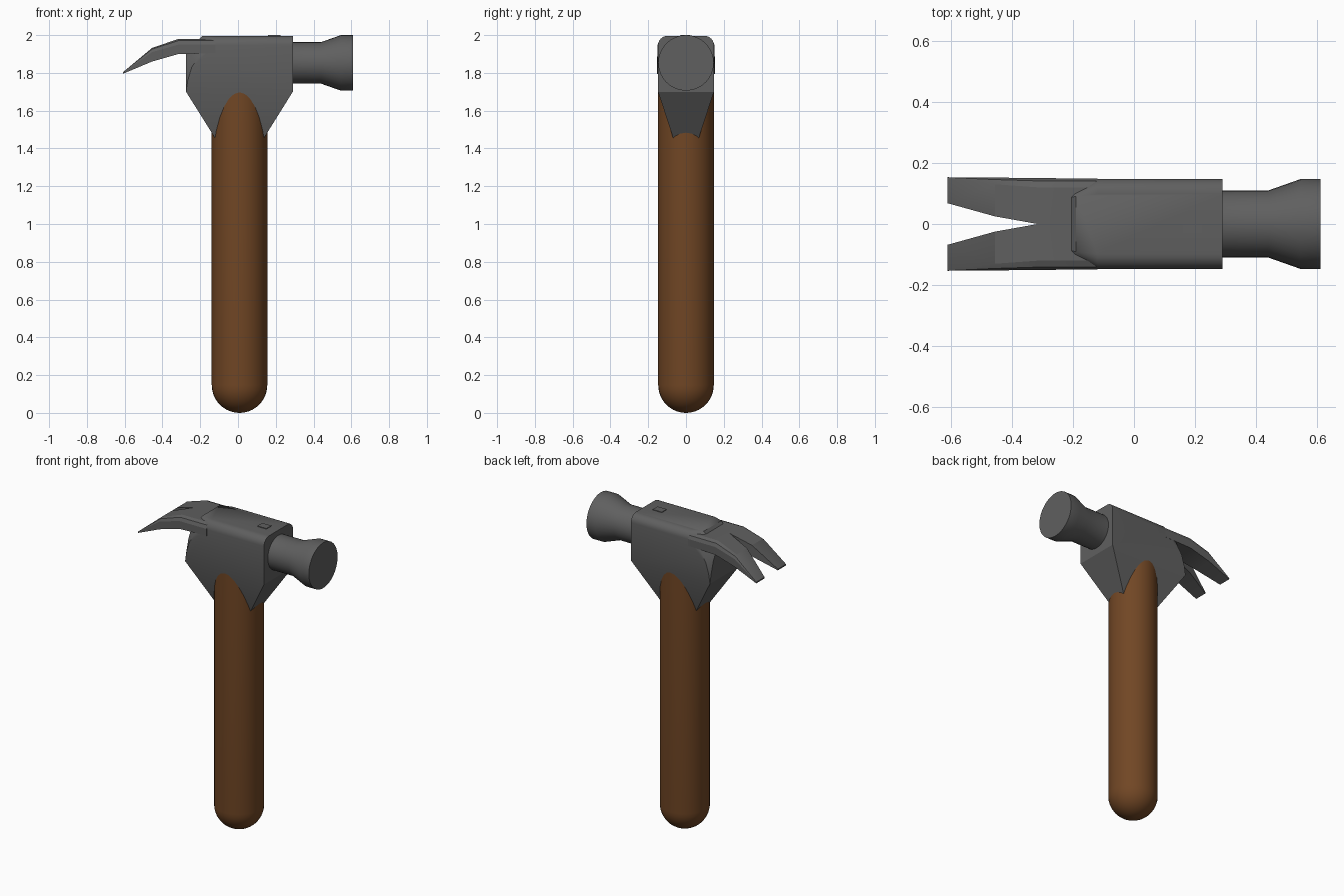
import bpy, bmesh, math
from mathutils import Matrix

if "Cube" in bpy.data.objects:
    bpy.data.objects.remove(bpy.data.objects["Cube"])


def material(name, rgb):
    m = bpy.data.materials.new(name)
    m.diffuse_color = (*rgb, 1)
    m.use_nodes = True
    m.node_tree.nodes["Principled BSDF"].inputs["Base Color"].default_value = m.diffuse_color
    return m


STEEL = material("dark steel", (0.115, 0.115, 0.115))
WOOD = material("brown wood", (0.165, 0.062, 0.018))


def finish(bm, name, mat, angle=30):
    bmesh.ops.recalc_face_normals(bm, faces=bm.faces[:])
    me = bpy.data.meshes.new(name)
    bm.to_mesh(me)
    bm.free()
    me.materials.append(mat)
    ob = bpy.data.objects.new(name, me)
    bpy.context.collection.objects.link(ob)
    bpy.ops.object.select_all(action='DESELECT')
    ob.select_set(True)
    bpy.context.view_layer.objects.active = ob
    bpy.ops.object.shade_smooth_by_angle(angle=math.radians(angle))
    return ob


def lathe(name, profile, mat, matrix, n=32):
    """Turn (radius, height) points around local z, capping both ends."""
    bm = bmesh.new()
    rings = [[bm.verts.new((r * math.cos(2 * math.pi * i / n),
                            r * math.sin(2 * math.pi * i / n), h))
              for i in range(n)] for r, h in profile]
    for a, b in zip(rings, rings[1:]):
        for i in range(n):
            j = (i + 1) % n
            bm.faces.new((a[i], a[j], b[j], b[i]))
    bm.faces.new(rings[0][::-1])
    bm.faces.new(rings[-1])
    bm.transform(matrix)
    return finish(bm, name, mat)


# Handle: round bar with a domed butt
R = 0.147
dome = [(R * math.sin(a), R - R * math.cos(a))
        for a in [math.pi / 2 * k / 10 for k in range(11)]]
dome[0] = (0.004, 0)
lathe("handle", dome + [(R, 1.75)], WOOD, Matrix.Translation((0.008, 0, 0)))

# Striking face and neck, turned around x
lathe("striking_face", [(0.11, 0.25), (0.11, 0.44), (R, 0.545), (R, 0.61)],
      STEEL, Matrix.Translation((0, 0, 1.853)) @ Matrix.Rotation(math.pi / 2, 4, 'Y'))

# Head block: convex body with rounded top edges, cut rear corners, tapered socket
W, TOP = 0.148, 1.996
pts = [(0.29, W, 1.7), (-0.275, W, 1.7)]
for k in range(7):
    a = math.pi / 2 * k / 6
    y, z = 0.098 + 0.05 * math.cos(a), TOP - 0.05 + 0.05 * math.sin(a)
    pts += [(0.29, y, z), (-0.12, y, z)]
pts += [(-0.266, W, 1.76), (-0.245, W, 1.83), (-0.2, W, 1.9)]
pts += [(-0.275, 0.135, 1.76), (-0.275, 0.115, 1.83), (-0.275, 0.08, 1.9)]
pts += [(-0.19, 0.09, TOP)]
pts += [(0.103, 0.05, 1.4), (-0.087, 0.05, 1.4)]
bm = bmesh.new()
for x, y, z in pts:
    bm.verts.new((x, y, z))
    bm.verts.new((x, -y, z))
bmesh.ops.convex_hull(bm, input=bm.verts[:])
bmesh.ops.dissolve_limit(bm, angle_limit=0.01, verts=bm.verts[:], edges=bm.edges[:])
finish(bm, "head_block", STEEL, 20)

# Claw prongs: stations of (x, inner y, outer y, bottom z, top z, edge rounding)
stations = [(-0.12, 0, 0.149, 1.905, 1.98, 0.03),
            (-0.315, 0, 0.150, 1.90, 1.98, 0.03),
            (-0.455, 0.025, 0.152, 1.86, 1.932, 0.022),
            (-0.61, 0.068, 0.153, 1.795, 1.803, 0.002)]
for side, label in ((1, "back"), (-1, "front")):
    bm = bmesh.new()
    rings = []
    for x, yi, yo, zb, zt, r in stations:
        section = [(yi, zb), (yo, zb), (yo, zt - r), (yo - 0.3 * r, zt - 0.3 * r),
                   (yo - r, zt), (yi, zt)]
        rings.append([bm.verts.new((x, side * y, z)) for y, z in section])
    for a, b in zip(rings, rings[1:]):
        for i in range(6):
            j = (i + 1) % 6
            bm.faces.new((a[i], a[j], b[j], b[i]))
    bm.faces.new(rings[0])
    bm.faces.new(rings[-1])
    # no wall where the two prongs join
    inner = [f for f in bm.faces if all(abs(v.co.y) < 1e-5 for v in f.verts)]
    finish_faces = inner
    bmesh.ops.recalc_face_normals(bm, faces=bm.faces[:])
    bmesh.ops.delete(bm, geom=finish_faces, context='FACES')
    finish(bm, label + "_claw", STEEL, 20)

# Small wedge mark on top of the head
bm = bmesh.new()
bmesh.ops.create_cube(bm, size=1, matrix=Matrix.Translation((0.192, -0.005, 1.997))
                      @ Matrix.Diagonal((0.065, 0.05, 0.006, 1)))
finish(bm, "wedge_mark", STEEL)
